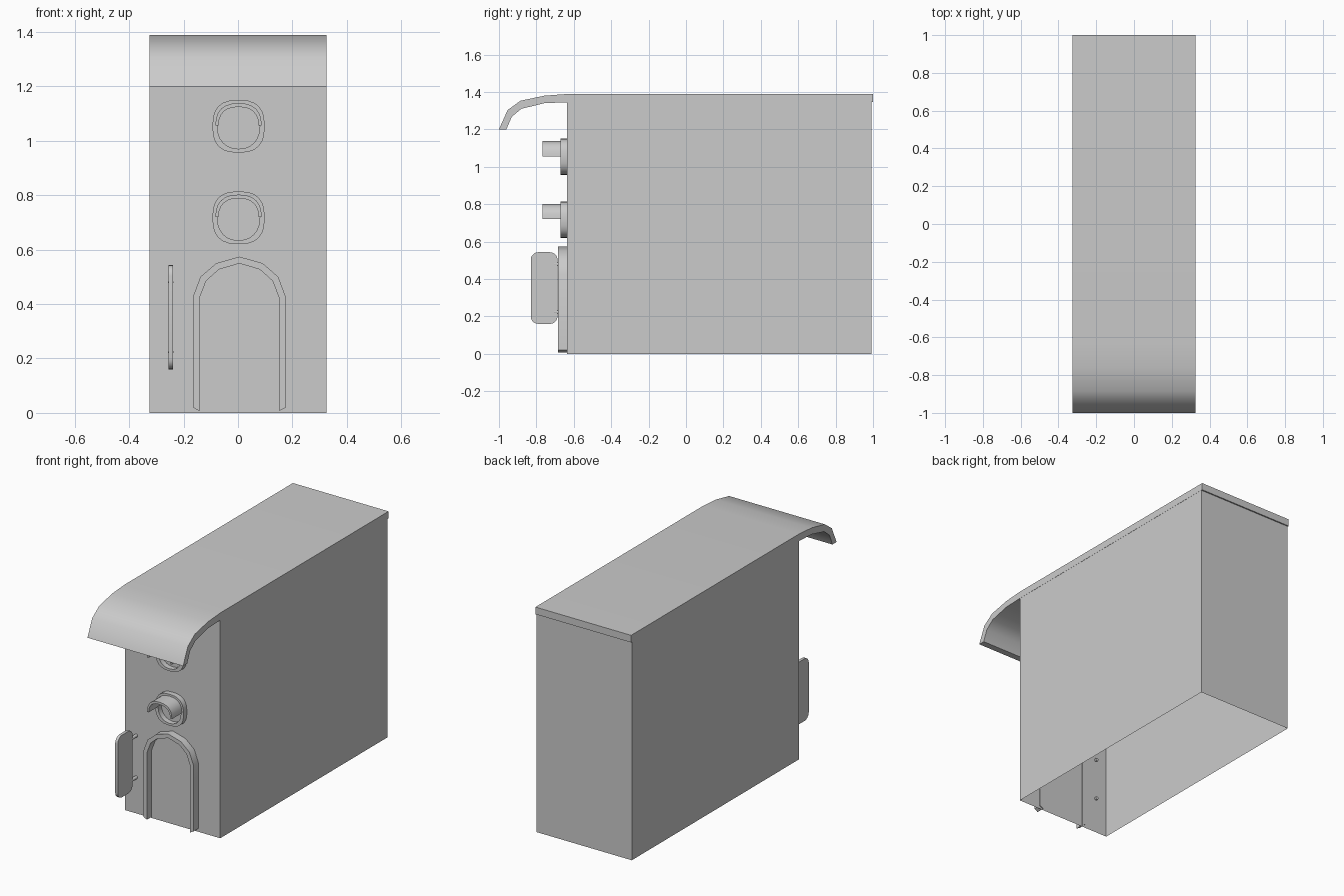
import bpy
import bmesh
from math import cos, sin, pi, radians, copysign

cube = bpy.data.objects.get("Cube")
if cube:
    bpy.data.objects.remove(cube, do_unlink=True)

grey = bpy.data.materials.new("plain grey")
grey.use_nodes = True
colour = (0.6, 0.6, 0.6, 1)
grey.diffuse_color = colour
grey.node_tree.nodes["Principled BSDF"].inputs["Base Color"].default_value = colour

HALF = 0.325     # half width of the casing
FRONT = -0.637   # front wall
BACK = 0.992     # back wall


def finish(name, bm, smooth=True):
    mesh = bpy.data.meshes.new(name)
    bm.to_mesh(mesh)
    bm.free()
    mesh.materials.append(grey)
    obj = bpy.data.objects.new(name, mesh)
    bpy.context.collection.objects.link(obj)
    if smooth:
        bpy.ops.object.select_all(action="DESELECT")
        obj.select_set(True)
        bpy.context.view_layer.objects.active = obj
        bpy.ops.object.shade_smooth_by_angle(angle=radians(40))
    return obj


def strip(name, outer, inner, place, near, far, closed=False):
    """Solid band between two matching outlines, swept from near to far."""
    bm = bmesh.new()
    rows = [[bm.verts.new(place(p, d)) for p in line]
            for line, d in ((outer, near), (inner, near), (inner, far), (outer, far))]
    n = len(outer)
    for i in range(n if closed else n - 1):
        j = (i + 1) % n
        for k in range(4):
            a, b = rows[k], rows[(k + 1) % 4]
            bm.faces.new((a[i], a[j], b[j], b[i]))
    if not closed:
        for i in (0, n - 1):
            bm.faces.new([row[i] for row in rows])
    bmesh.ops.recalc_face_normals(bm, faces=bm.faces)
    return finish(name, bm)


def along_y(p, d):
    return (p[0], d, p[1])


def along_x(p, d):
    return (d, p[0], p[1])


def oval(cx, cz, rx, rz, power, start, end, steps):
    """Points on a rounded-square outline between two angles."""
    pts = []
    for i in range(steps):
        a = start + (end - start) * i / steps
        c, s = cos(a), sin(a)
        pts.append((cx + rx * copysign(abs(c) ** (2 / power), c),
                    cz + rz * copysign(abs(s) ** (2 / power), s)))
    return pts


# Casing: thin shell, open underneath
bm = bmesh.new()
bmesh.ops.create_cube(bm, size=1)
for v in bm.verts:
    v.co = (v.co.x * 2 * HALF,
            FRONT if v.co.y < 0 else BACK,
            0 if v.co.z < 0 else 1.38)
bmesh.ops.delete(bm, geom=[f for f in bm.faces if abs(f.normal.z) > 0.5],
                 context="FACES_ONLY")
finish("casing", bm, smooth=False)

# Roof slab curling down into a front canopy
roof_top = [(-1, 1.2), (-0.954, 1.303), (-0.885, 1.353), (-0.757, 1.38), (-0.635, 1.389), (1, 1.389)]
roof_under = [(-0.96, 1.2), (-0.932, 1.267), (-0.88, 1.31), (-0.757, 1.34), (-0.635, 1.345), (1, 1.345)]
strip("roof_canopy", roof_top, roof_under, along_x, -HALF - 0.001, HALF + 0.001)

# Two lamps: a rounded rim with a half-round hood
for label, z in (("upper", 1.053), ("lower", 0.717)):
    rim_out = oval(0.002, z, 0.096, 0.097, 2.6, 0, 2 * pi, 24)
    rim_in = oval(0.002, z, 0.078, 0.083, 2.2, 0, 2 * pi, 24)
    strip(label + "_lamp_rim", rim_out, rim_in, along_y, -0.67, -0.63, closed=True)
    hood_out = oval(0.002, z + 0.003, 0.085, 0.082, 2.4, 0, pi * 13 / 12, 13)
    hood_in = oval(0.002, z + 0.003, 0.073, 0.068, 2.4, 0, pi * 13 / 12, 13)
    strip(label + "_lamp_hood", hood_out, hood_in, along_y, -0.768, -0.635)

# Arched door frame
cx = 0.005
half_out = [(0.171, 0.02), (0.171, 0.425), (0.143, 0.5), (0.085, 0.55)]
half_in = [(0.147, 0.007), (0.147, 0.42), (0.122, 0.485), (0.075, 0.527)]


def arch(half, top):
    return ([(cx - x, z) for x, z in half] + [(cx, top)]
            + [(cx + x, z) for x, z in reversed(half)])


strip("door_frame", arch(half_out, 0.574), arch(half_in, 0.549), along_y, -0.684, -0.632)

# Upright door handle: flat plate with rounded corners
bm = bmesh.new()
r = 0.04
outline = []
for i, (y, z) in enumerate(((-0.687 - r, 0.543 - r), (-0.83 + r, 0.543 - r),
                            (-0.83 + r, 0.16 + r), (-0.687 - r, 0.16 + r))):
    for k in range(6):
        a = (i + k / 5) * pi / 2
        outline.append(bm.verts.new((-0.256, y + r * cos(a), z + r * sin(a))))
plate = bm.faces.new(outline)
grown = bmesh.ops.extrude_face_region(bm, geom=[plate])["geom"]
bmesh.ops.translate(bm, vec=(0.018, 0, 0),
                    verts=[g for g in grown if isinstance(g, bmesh.types.BMVert)])
bmesh.ops.recalc_face_normals(bm, faces=bm.faces)
finish("handle_plate", bm)

# Pegs holding the handle to the wall
for label, z in (("upper", 0.48), ("lower", 0.223)):
    bm = bmesh.new()
    bmesh.ops.create_cone(bm, cap_ends=True, segments=10, radius1=0.01, radius2=0.01, depth=0.08)
    for v in bm.verts:
        v.co = (-0.247 + v.co.x, -0.665 + v.co.z, z + v.co.y)
    bmesh.ops.recalc_face_normals(bm, faces=bm.faces)
    finish(label + "_handle_peg", bm)
